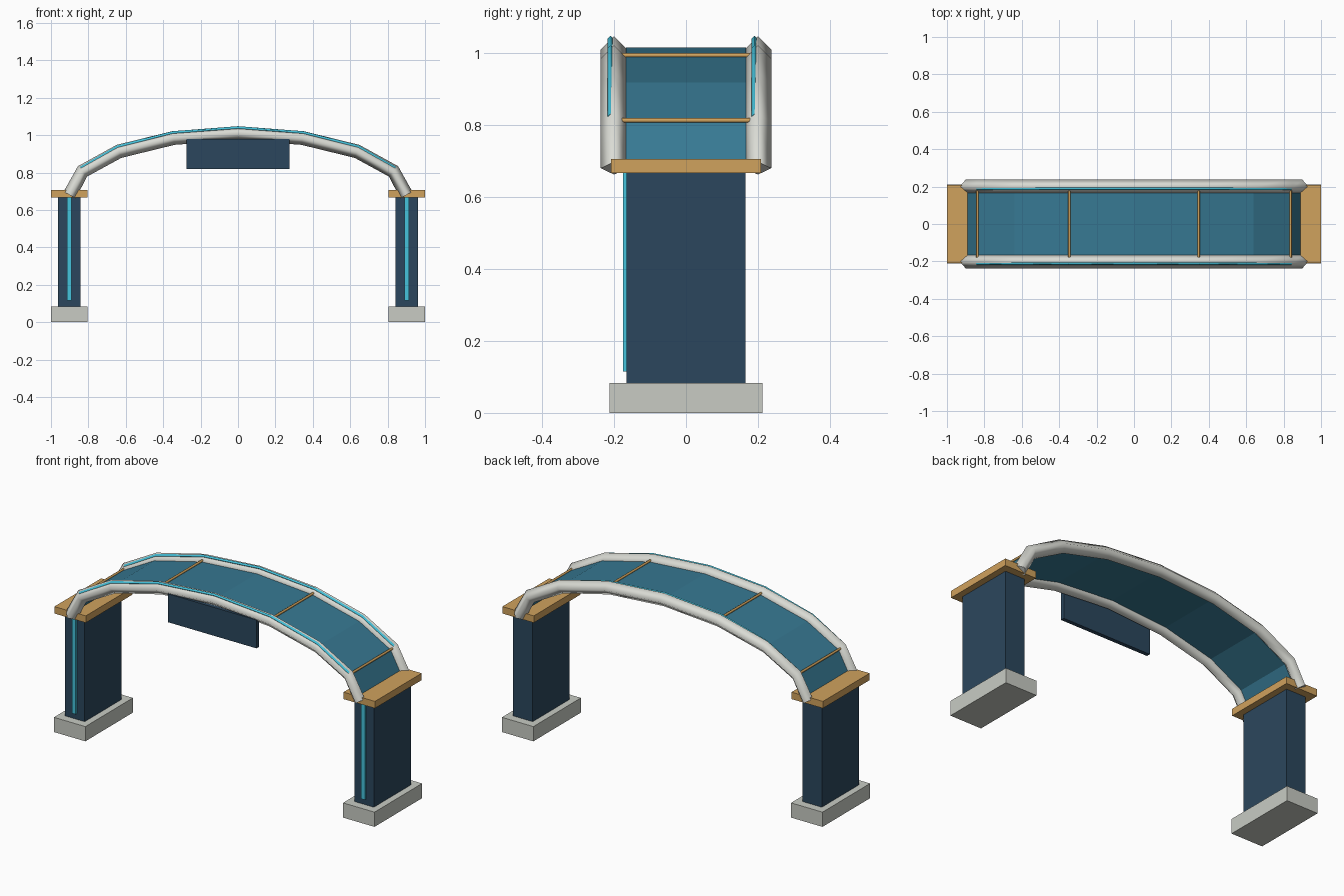
import bpy, bmesh, math
from mathutils import Vector

if "Cube" in bpy.data.objects:
    bpy.data.objects.remove(bpy.data.objects["Cube"])


def material(name, rgb):
    m = bpy.data.materials.new(name)
    m.diffuse_color = (*rgb, 1)
    m.use_nodes = True
    m.node_tree.nodes["Principled BSDF"].inputs["Base Color"].default_value = m.diffuse_color
    return m


NAVY = material("navy", (0.024, 0.062, 0.11))
TEAL = material("teal", (0.038, 0.19, 0.29))
TAN = material("tan", (0.63, 0.36, 0.11))
CYAN = material("cyan", (0.06, 0.55, 0.72))
STONE = material("stone", (0.58, 0.6, 0.55))
SHELL = material("shell", (0.7, 0.71, 0.66))


def finish(name, bm, mat):
    bmesh.ops.recalc_face_normals(bm, faces=bm.faces)
    me = bpy.data.meshes.new(name)
    bm.to_mesh(me)
    bm.free()
    me.materials.append(mat)
    ob = bpy.data.objects.new(name, me)
    bpy.context.collection.objects.link(ob)
    return ob


def box(name, lo, hi, mat):
    bm = bmesh.new()
    bmesh.ops.create_cube(bm, size=1)
    for v in bm.verts:
        v.co = Vector([(a + b) / 2 + c * (b - a) for a, b, c in zip(lo, hi, v.co)])
    return finish(name, bm, mat)


def ellipse(a, z0, h, start, end):
    """Arch points (x, z) in steps of 22.5 degrees."""
    return [(a * math.cos(math.radians(22.5 * i)), z0 + h * math.sin(math.radians(22.5 * i)))
            for i in range(start, end + 1)]


def normals(pts):
    out = []
    for i in range(len(pts)):
        p, q = pts[max(i - 1, 0)], pts[min(i + 1, len(pts) - 1)]
        d = Vector((q[0] - p[0], q[1] - p[1])).normalized()
        out.append(Vector((d.y, -d.x)))
    return out


def sweep(name, pts, section, mat, smooth):
    """Sweep a (y, normal offset) section along an arch path."""
    bm = bmesh.new()
    rings = []
    for p, n in zip(pts, normals(pts)):
        rings.append([bm.verts.new((p[0] + n.x * o, y, p[1] + n.y * o)) for y, o in section])
    k = len(section)
    for a, b in zip(rings, rings[1:]):
        for j in range(k):
            f = bm.faces.new((a[j], a[(j + 1) % k], b[(j + 1) % k], b[j]))
            f.smooth = smooth
    for ring in (rings[0], rings[-1]):
        bm.faces.new([bm.verts.new(v.co) for v in ring])
    return finish(name, bm, mat)


def diamond(y, r):
    return [(y + r, 0), (y, r), (y - r, 0), (y, -r)]


# Piers: footing, pillar, cap and front light strip
for side, s in (("left", -1), ("right", 1)):
    def pier(part, half, y0, y1, z0, z1, mat):
        c = s * 0.902
        box(side + "_" + part, (c - half, y0, z0), (c + half, y1, z1), mat)
    pier("footing", 0.098, -0.212, 0.212, 0, 0.083, STONE)
    pier("pillar", 0.061, -0.165, 0.165, 0.083, 0.67, NAVY)
    pier("cap", 0.098, -0.208, 0.208, 0.667, 0.706, TAN)
    pier("pillar_light", 0.012, -0.175, -0.163, 0.115, 0.668, CYAN)

# Arched deck
arch = ellipse(0.9, 0.68, 0.33, 0, 8)
t = 0.005
sweep("arch_deck", arch, [(-0.167, -t), (0.167, -t), (0.167, t), (-0.167, t)], TEAL, False)

# Side tubes with light strips
for side, s in (("front", -1), ("back", 1)):
    sweep(side + "_arch_tube", arch, diamond(s * 0.2, 0.037), SHELL, True)
    sweep(side + "_arch_light", ellipse(0.91, 0.69, 0.35, 1, 7),
          diamond(s * 0.2 - 0.01, 0.008), CYAN, True)

# Cross bars over the deck joints
ns = normals(arch)
for i in (1, 3, 5, 7):
    p = Vector(arch[i]) + ns[i] * 0.009
    bm = bmesh.new()
    bmesh.ops.create_cone(bm, cap_ends=True, segments=8, radius1=0.0065, radius2=0.0065, depth=0.356)
    for v in bm.verts:
        v.co = Vector((p.x + v.co.x, v.co.z, p.y + v.co.y))
    for f in bm.faces:
        f.smooth = len(f.verts) == 4
    finish("cross_bar_%d" % i, bm, TAN)

# Hanging sign panel
box("sign_panel", (-0.276, -0.23, 0.82), (0.276, -0.208, 0.98), NAVY)
